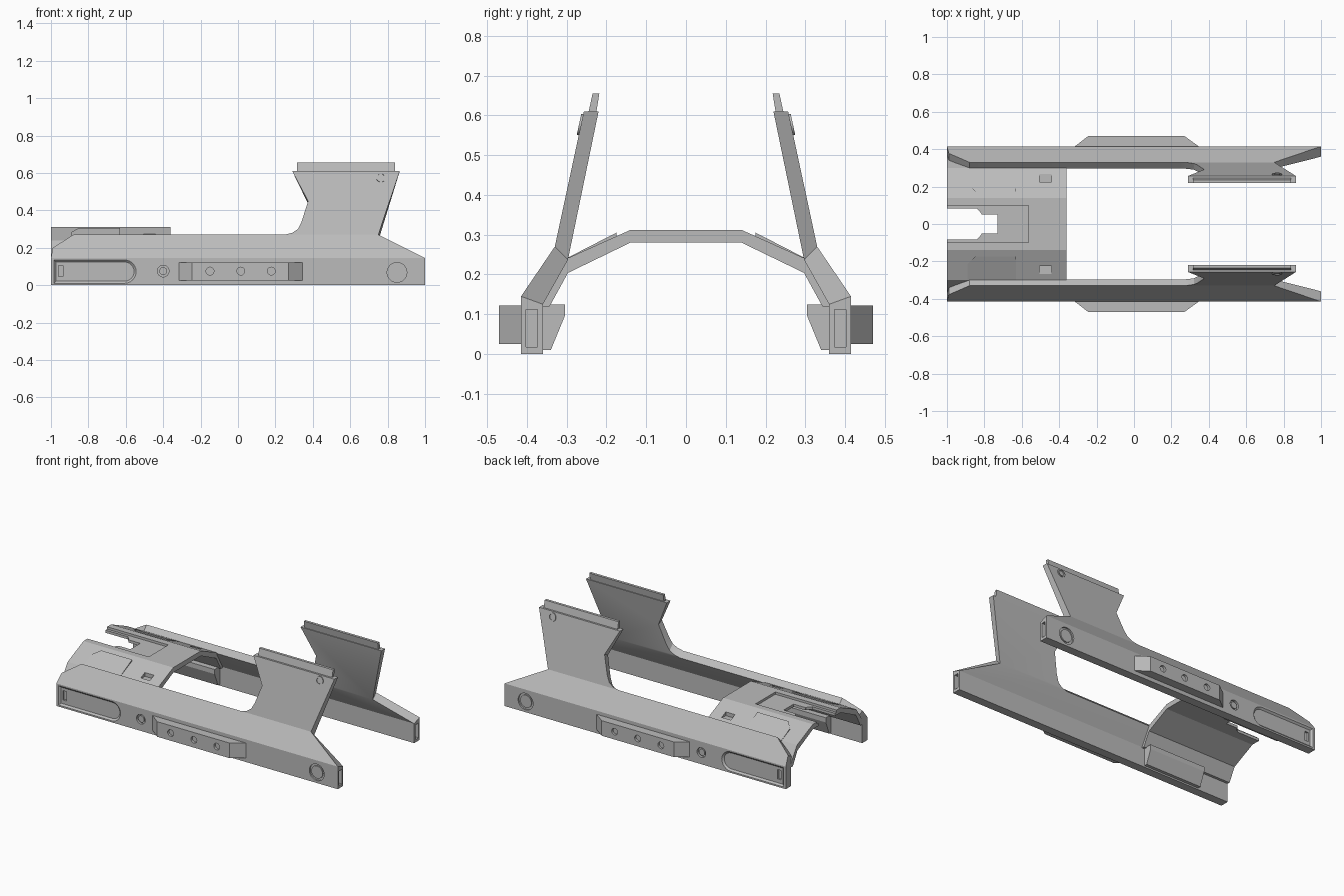
import bpy, bmesh, math
from mathutils import Vector

cube = bpy.data.objects.get("Cube")
if cube:
    bpy.data.objects.remove(cube)

grey = bpy.data.materials.new("plain_grey")
grey.use_nodes = True
grey.diffuse_color = (0.5, 0.5, 0.5, 1)
grey.node_tree.nodes["Principled BSDF"].inputs["Base Color"].default_value = (0.5, 0.5, 0.5, 1)


def finish(name, bm):
    bmesh.ops.recalc_face_normals(bm, faces=bm.faces)
    mesh = bpy.data.meshes.new(name)
    bm.to_mesh(mesh)
    bm.free()
    mesh.materials.append(grey)
    obj = bpy.data.objects.new(name, mesh)
    bpy.context.collection.objects.link(obj)
    return obj


def loft(name, loops):
    """Closed solid through matching loops of points."""
    bm = bmesh.new()
    rings = [[bm.verts.new(p) for p in loop] for loop in loops]
    for a, b in zip(rings, rings[1:]):
        for i in range(len(a)):
            j = (i + 1) % len(a)
            bm.faces.new((a[i], a[j], b[j], b[i]))
    bm.faces.new(rings[0])
    bm.faces.new(rings[-1])
    return finish(name, bm)


def box(name, x, y, z):
    return loft(name, [[(x[i], y[j], h) for i, j in ((0, 0), (1, 0), (1, 1), (0, 1))] for h in z])


def disc(center, r, axis=(0, 1, 0), n=24):
    """Circle of points around an axis lying in the yz plane."""
    up = Vector((1, 0, 0)).cross(Vector(axis).normalized())
    return [Vector(center) + Vector((r * math.cos(t), 0, 0)) + up * r * math.sin(t)
            for t in (2 * math.pi * i / n for i in range(n))]


def bake(obj):
    graph = bpy.context.evaluated_depsgraph_get()
    mesh = bpy.data.meshes.new_from_object(obj.evaluated_get(graph))
    obj.modifiers.clear()
    obj.data = mesh


def cut(obj, cutters):
    for c in cutters:
        m = obj.modifiers.new("cut", "BOOLEAN")
        m.operation, m.solver, m.object = "DIFFERENCE", "EXACT", c
    bake(obj)
    for c in cutters:
        bpy.data.objects.remove(c)


def mirror(obj):
    m = obj.modifiers.new("mirror", "MIRROR")
    m.use_axis = (False, True, False)
    bake(obj)


# Folded side rail: outline in x and z, mapped onto outer and inner skins
FOLD = [(0, -0.415, -0.36, 0), (0.145, -0.415, -0.36, 0.125),
        (0.27, -0.33, -0.297, 0.237), (0.61, -0.257, -0.22, 0.61)]


def skin(x, z, inner):
    for a, b in zip(FOLD, FOLD[1:]):
        if z <= b[0] + 1e-6:
            t = (z - a[0]) / (b[0] - a[0])
            m = [p + (q - p) * t for p, q in zip(a, b)]
            return (x, m[2], m[3]) if inner else (x, m[1], z)


fillet = [(0.25, 0.27), (0.29, 0.28), (0.32, 0.30), (0.34, 0.34)]
bands = [
    [(-1, 0), (1, 0), (1, 0.145), (-1, 0.145)],
    [(-1, 0.145), (1, 0.145), (0.75, 0.27), (0.25, 0.27), (-0.88, 0.27), (-0.99, 0.2)],
    fillet[::-1] + [(0.75, 0.27), (0.865, 0.61), (0.29, 0.61), (0.375, 0.45)],
]
bm = bmesh.new()
sides = []
for inner in (False, True):
    cache = {}
    for band in bands:
        for p in band:
            if p not in cache:
                cache[p] = bm.verts.new(skin(*p, inner))
        bm.faces.new([cache[p] for p in band])
    sides.append(cache)
edges = [(b[i], b[(i + 1) % len(b)]) for b in bands for i in range(len(b))]
for p, q in edges:
    if (q, p) not in edges:
        bm.faces.new((sides[0][p], sides[0][q], sides[1][q], sides[1][p]))
rails = finish("side_rails", bm)


# Slot with one round end, sunk with sloping walls
def slot_loop(y, inset):
    x0, z0, z1 = -0.985 + inset, 0.01 + inset, 0.135 - inset
    r = (z1 - z0) / 2
    arc = [(-0.607 + r * math.sin(t), y, 0.0725 - r * math.cos(t))
           for t in (math.pi * i / 12 for i in range(13))]
    return arc + [(x0, y, z1), (x0, y, z0)]


cut(rails, [
    loft("slot_cutter", [slot_loop(-0.43, -0.004), slot_loop(-0.415, 0), slot_loop(-0.405, 0.011)]),
    box("notch_cutter", (-0.96, -0.935), (-0.43, -0.393), (0.045, 0.105)),
    loft("bolt_cutter", [disc((-0.4, y, 0.075), 0.031) for y in (-0.44, -0.4)]),
    loft("boss_cutter", [disc((0.85, y, 0.068), 0.053) for y in (-0.44, -0.405)]),
    box("end_cutter", (0.97, 1.1), (-0.402, -0.373), (0.018, 0.112)),
])
mirror(rails)

# Plugs inside the round pockets
for name, x, z, r in (("rail_bolts", -0.4, 0.075, 0.021), ("rail_bosses", 0.85, 0.068, 0.04)):
    mirror(loft(name, [disc((x, y, z), r) for y in (-0.412, -0.39)]))

# Raised grip blocks with three holes
grip = loft("grip_blocks", [[(-0.32, -0.412, z), (-0.245, -0.47, z), (0.27, -0.47, z),
                             (0.35, -0.412, z)] for z in (0.025, 0.122)])
cut(grip, [loft("hole_cutter", [disc((x, y, 0.075), 0.021) for y in (-0.5, -0.455)])
           for x in (-0.15, 0.015, 0.178)])
mirror(grip)

# Thin lips on top of the uprights
mirror(loft("upright_lips", [[(x, a, z) for x, a in ((0.315, y), (0.84, y), (0.84, y + w), (0.315, y + w))]
                             for y, w, z in ((-0.247, 0.02, 0.6), (-0.235, 0.017, 0.655))]))

# Ringed rivets on the uprights, square to the leaning plate
lean = Vector((0, -0.34, 0.073)).normalized()
base = Vector(skin(0.765, 0.577, False))
rivet = [(-0.005, 0.027), (0.005, 0.027), (0.005, 0.018), (-0.002, 0.018)]
mirror(loft("upright_rivets", [disc(base + lean * h, r, lean) for h, r in rivet]))

# Arched bridge with legs lining the rails
half = [(0.14, 0.312), (0.30, 0.24), (0.365, 0.145), (0.365, 0.12),
        (0.343, 0.12), (0.297, 0.204), (0.14, 0.28)]
section = half + [(-y, z) for y, z in half[::-1]]
bridge = loft("arched_bridge", [[(x, y, z) for y, z in section] for x in (-1, -0.362)])
cutters = [
    box("recess_cutter", (-1.1, -0.565), (-0.1, 0.1), (0.297, 0.4)),
    loft("slot_cutter", [[(-1.1, -0.083, z), (-0.84, -0.083, z), (-0.815, -0.055, z),
                          (-0.815, 0.055, z), (-0.84, 0.083, z), (-1.1, 0.083, z)]
                         for z in (0.2, 0.4)]),
    box("tongue_cutter", (-0.9, -0.73), (-0.05, 0.05), (0.21, 0.39)),
]
for y in (-0.245, 0.245):
    cutters.append(box("window_cutter", (-0.505, -0.44), (y - 0.021, y + 0.021), (0.25, 0.4)))
cut(bridge, cutters)

# Wedge panels on the bridge shoulders
panel = [(-0.89, -0.3), (-0.63, -0.3), (-0.63, -0.175), (-0.85, -0.175), (-0.89, -0.215)]


def shoulder(y, lift):
    return 0.312 + (y + 0.14) * 0.45 + lift * (y + 0.3) / 0.125


mirror(loft("shoulder_panels", [[(x, y, shoulder(y, lift) + off) for x, y in panel]
                                for lift, off in ((0, -0.006), (0.008, 0.001))]))

# Inner blocks under the bridge
block = [(-0.362, 0.125), (-0.305, 0.125), (-0.305, 0.095), (-0.34, 0.01), (-0.362, 0.01)]
mirror(loft("inner_blocks", [[(x, y, z) for y, z in block] for x in (-0.78, -0.38)]))

# Smooth round parts while keeping sharp edges
for obj in bpy.context.scene.objects:
    obj.select_set(obj.type == "MESH")
bpy.context.view_layer.objects.active = rails
bpy.ops.object.shade_smooth_by_angle(angle=math.radians(20))
